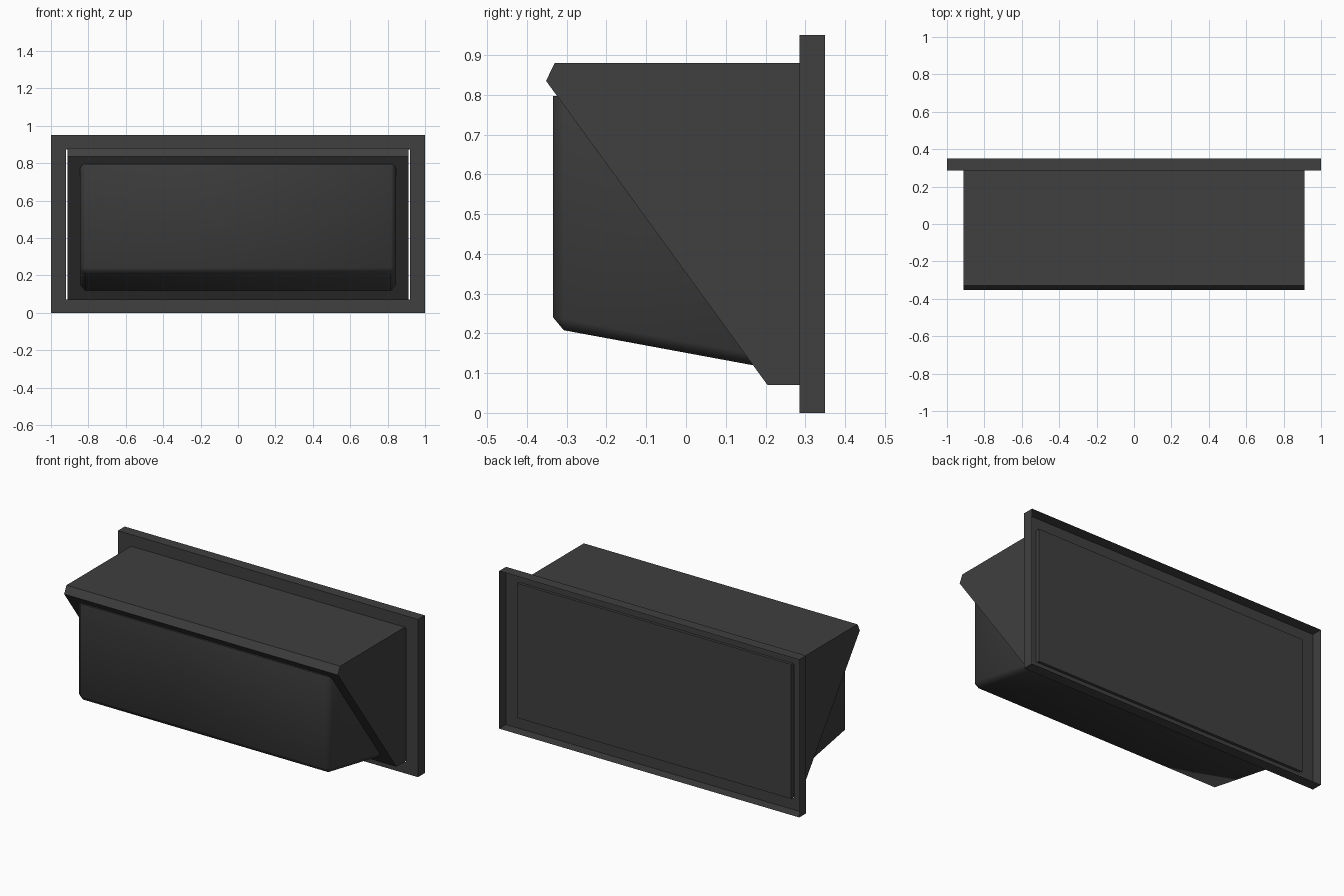
import bpy
import bmesh

cube = bpy.data.objects.get("Cube")
if cube:
    bpy.data.objects.remove(cube, do_unlink=True)

mat = bpy.data.materials.new("charcoal plastic")
mat.use_nodes = True
GREY = (0.05, 0.05, 0.05, 1)
mat.diffuse_color = GREY
mat.node_tree.nodes["Principled BSDF"].inputs["Base Color"].default_value = GREY


def finish(bm, name):
    bmesh.ops.recalc_face_normals(bm, faces=bm.faces)
    mesh = bpy.data.meshes.new(name)
    bm.to_mesh(mesh)
    bm.free()
    mesh.materials.append(mat)
    obj = bpy.data.objects.new(name, mesh)
    bpy.context.collection.objects.link(obj)
    return obj


def extrude_profile(profile, half):
    """Closed prism from a (y, z) profile, spanning -half..half in x."""
    bm = bmesh.new()
    face = bm.faces.new([bm.verts.new((-half, y, z)) for y, z in profile])
    res = bmesh.ops.extrude_face_region(bm, geom=[face], use_keep_orig=True)
    moved = [v for v in res["geom"] if isinstance(v, bmesh.types.BMVert)]
    bmesh.ops.translate(bm, verts=moved, vec=(2 * half, 0, 0))
    return bm


def rect(bm, half, y, low, high):
    return [bm.verts.new((x, y, z)) for x, z in
            ((-half, low), (half, low), (half, high), (-half, high))]


# Mounting frame: thin shell, open at the back, with a window for the housing
bm = bmesh.new()
window = rect(bm, 0.919, 0.285, 0.07, 0.873)
front = rect(bm, 1, 0.285, 0, 0.95)
back = rect(bm, 1, 0.35, 0, 0.95)
for a, b in ((window, front), (front, back)):
    for i in range(4):
        j = (i + 1) % 4
        bm.faces.new((a[i], a[j], b[j], b[i]))
finish(bm, "mounting_frame")

# Wedge housing with an overhanging lip
finish(extrude_profile([(0.302, 0.88), (-0.33, 0.88), (-0.352, 0.835),
                        (0.205, 0.07), (0.302, 0.07)], 0.912), "hood_housing")

# Bulging insert under the hood, with softened outer edges
bm = extrude_profile([(0.2, 0.797), (-0.335, 0.797),
                      (-0.335, 0.213), (0.2, 0.114)], 0.845)
soft = [e for e in bm.edges
        if all(v.co.y < 0 for v in e.verts) and any(v.co.z < 0.5 for v in e.verts)
        or all(v.co.z < 0.5 for v in e.verts) and any(v.co.y < 0 for v in e.verts)]
bmesh.ops.bevel(bm, geom=soft, offset=0.028, offset_type='OFFSET',
                segments=1, affect='EDGES')
insert = finish(bm, "front_insert")

bpy.ops.object.select_all(action='DESELECT')
insert.select_set(True)
bpy.context.view_layer.objects.active = insert
bpy.ops.object.shade_smooth_by_angle(angle=1.05)
